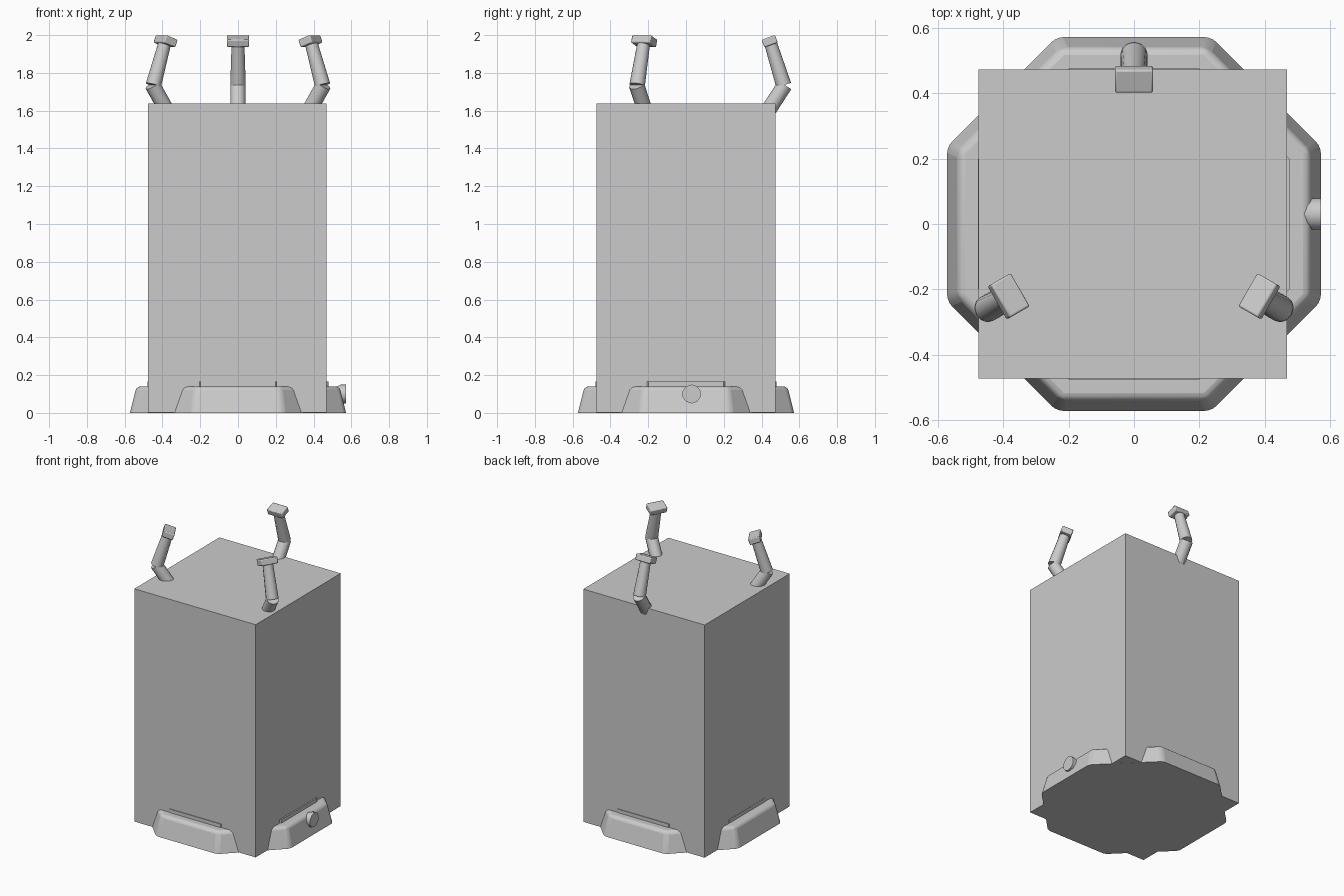
import bpy, math
from mathutils import Vector, Matrix

if "Cube" in bpy.data.objects:
    bpy.data.objects.remove(bpy.data.objects["Cube"])


def finish(ob, name, bevel=0.0, segments=2):
    ob.name = name
    if bevel:
        m = ob.modifiers.new("Bevel", "BEVEL")
        m.width, m.segments, m.limit_method = bevel, segments, "ANGLE"
    return ob


def smooth(ob, angle=40):
    bpy.ops.object.select_all(action="DESELECT")
    ob.select_set(True)
    bpy.context.view_layer.objects.active = ob
    bpy.ops.object.shade_smooth_by_angle(angle=math.radians(angle))


def box(name, size, matrix, bevel=0.0):
    bpy.ops.mesh.primitive_cube_add(size=1)
    ob = bpy.context.object
    ob.data.transform(Matrix.Diagonal((*size, 1)))
    ob.matrix_world = matrix
    return finish(ob, name, bevel)


def rod(name, a, b, r1, r2, matrix=Matrix(), sides=12, bevel=0.0):
    a, b = Vector(a), Vector(b)
    bpy.ops.mesh.primitive_cone_add(vertices=sides, radius1=r1, radius2=r2,
                                    depth=(b - a).length)
    ob = bpy.context.object
    rot = (b - a).to_track_quat("Z", "Y").to_matrix().to_4x4()
    ob.matrix_world = matrix @ Matrix.Translation((a + b) / 2) @ rot
    finish(ob, name, bevel)
    smooth(ob)
    return ob


def octagon(name, apothem_low, apothem_high, z0, z1, bevel):
    k = 1 / math.cos(math.pi / 8)
    bpy.ops.mesh.primitive_cone_add(vertices=8, radius1=apothem_low * k,
                                    radius2=apothem_high * k, depth=z1 - z0,
                                    location=(0, 0, (z0 + z1) / 2))
    ob = bpy.context.object
    ob.data.transform(Matrix.Rotation(math.pi / 8, 4, "Z"))
    finish(ob, name)
    if bevel:
        # round every edge except the bottom rim
        bw = ob.data.attributes.new("bevel_weight_edge", "FLOAT", "EDGE")
        for e in ob.data.edges:
            low = all(ob.data.vertices[v].co.z < 0 for v in e.vertices)
            bw.data[e.index].value = 0.0 if low else 1.0
        m = ob.modifiers.new("Bevel", "BEVEL")
        m.width, m.segments, m.limit_method = bevel, 3, "WEIGHT"
        smooth(ob)
    return ob


# Octagonal foot and the thin step on top of it
octagon("base", 0.572, 0.537, 0.0, 0.14, 0.02)
octagon("base_step", 0.478, 0.478, 0.13, 0.165, 0)

# Square display case
box("case", (0.945, 0.946, 1.638), Matrix.Translation((-0.004, 0, 0.82)))

# Flared plug on the right side
rod("plug_neck", (0.44, 0.03, 0.1), (0.51, 0.03, 0.1), 0.032, 0.032, sides=10)
rod("plug_flare", (0.505, 0.03, 0.1), (0.545, 0.03, 0.1), 0.032, 0.05, sides=10)
rod("plug_end", (0.545, 0.03, 0.1), (0.573, 0.03, 0.1), 0.05, 0.05, sides=10)

# Three jointed arms, spaced evenly, leaning inward
for i in range(3):
    turn = Matrix.Rotation(math.radians(120 * i), 4, "Z")
    rod(f"lower_arm_{i+1}", (0, 0.423, 1.582), (0, 0.523, 1.736), 0.041, 0.041, turn)
    rod(f"upper_arm_{i+1}", (0, 0.517, 1.735), (0, 0.45, 1.95), 0.041, 0.034, turn)
    head = turn @ Matrix.Translation((0, 0.443, 1.968)) @ Matrix.Rotation(math.radians(20), 4, "X")
    smooth(box(f"arm_head_{i+1}", (0.117, 0.075, 0.043), head, 0.006))
